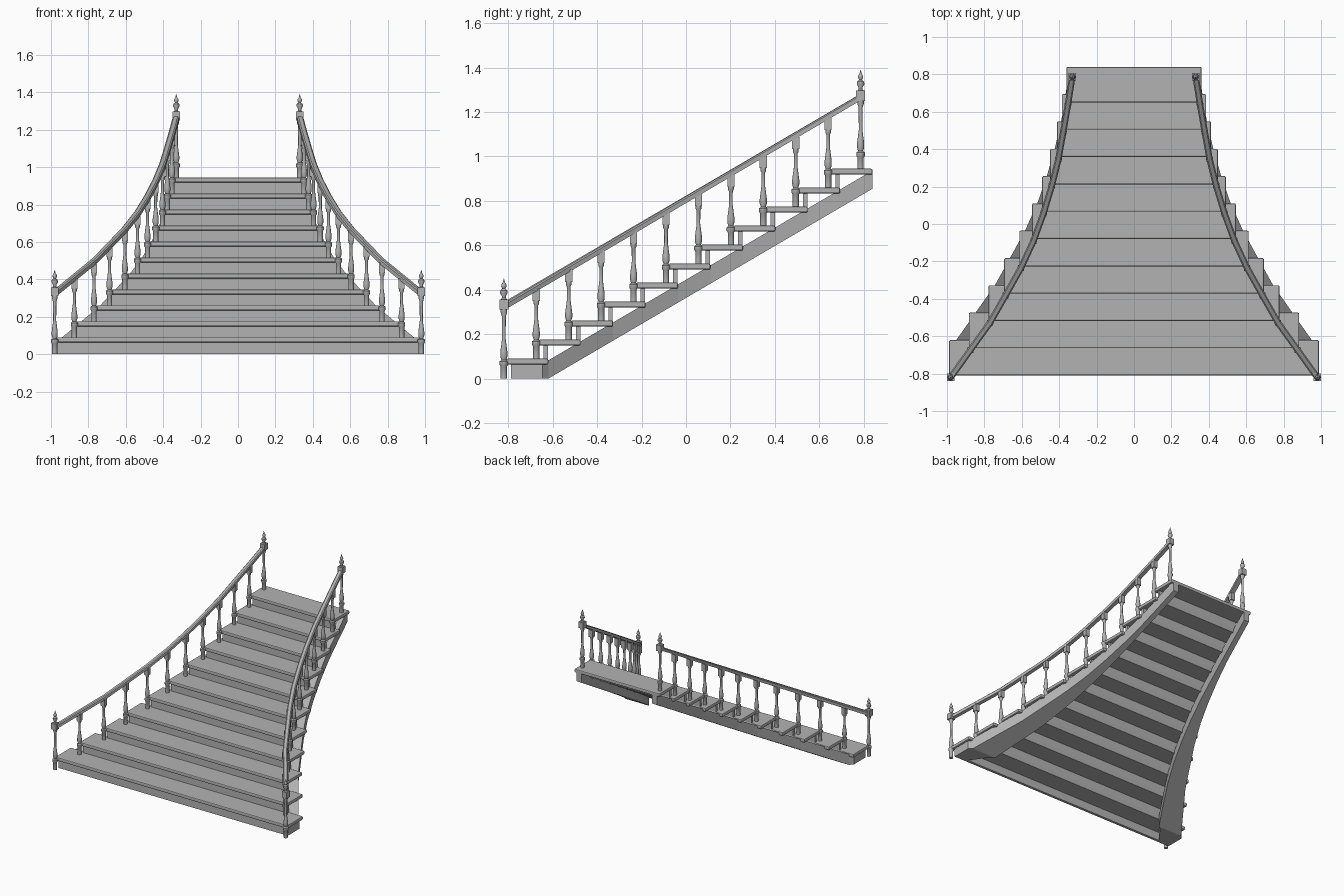
import bpy, bmesh, math
from mathutils import Vector

cube = bpy.data.objects.get("Cube")
if cube:
    bpy.data.objects.remove(cube, do_unlink=True)

# One plain stone-grey material
grey = bpy.data.materials.new("stone_grey")
grey.use_nodes = True
COLOUR = (0.45, 0.45, 0.45, 1)
grey.diffuse_color = COLOUR
for node in grey.node_tree.nodes:
    if node.type == 'BSDF_PRINCIPLED':
        node.inputs["Base Color"].default_value = COLOUR

STEPS = 11
GO, RISE = 0.146, 0.0855
SLOPE = RISE / GO
# Half width of the flared flight at each post, bottom to top
FLARE = [0.98, 0.875, 0.77, 0.687, 0.605, 0.537, 0.484, 0.44, 0.404, 0.378, 0.353, 0.33]


def top_z(i):
    return 0.09 + RISE * i


def post_y(i):
    return -0.82 + GO * i


def flare(t):
    """Half width at a fractional step, extended past both ends."""
    i = max(0, min(len(FLARE) - 2, math.floor(t)))
    return FLARE[i] + (FLARE[i + 1] - FLARE[i]) * (t - i)


def finish(name, bm, smooth=False):
    bmesh.ops.recalc_face_normals(bm, faces=bm.faces)
    mesh = bpy.data.meshes.new(name)
    bm.to_mesh(mesh)
    bm.free()
    obj = bpy.data.objects.new(name, mesh)
    bpy.context.collection.objects.link(obj)
    mesh.materials.append(grey)
    if smooth:
        bpy.ops.object.select_all(action='DESELECT')
        obj.select_set(True)
        bpy.context.view_layer.objects.active = obj
        bpy.ops.object.shade_smooth_by_angle(angle=math.radians(35))
    return obj


def add_box(bm, low, high):
    low, high = Vector(low), Vector(high)
    made = bmesh.ops.create_cube(bm, size=1)["verts"]
    for v in made:
        v.co = (low + high) / 2 + v.co * (high - low)


def box(name, low, high):
    bm = bmesh.new()
    add_box(bm, low, high)
    return finish(name, bm)


def sweep(name, rings):
    """Join matching rings of points into a closed solid."""
    bm = bmesh.new()
    rows = [[bm.verts.new(p) for p in ring] for ring in rings]
    n = len(rows[0])
    for a, b in zip(rows, rows[1:]):
        for k in range(n):
            bm.faces.new((a[k], a[(k + 1) % n], b[(k + 1) % n], b[k]))
    bm.faces.new(rows[0])
    bm.faces.new(rows[-1])
    return finish(name, bm)


def lathe(bm, profile, x, y, z, sides=12):
    rows = []
    for r, h in profile:
        rows.append([bm.verts.new((x + r * math.cos(math.tau * k / sides),
                                   y + r * math.sin(math.tau * k / sides), z + h))
                     for k in range(sides)])
    for a, b in zip(rows, rows[1:]):
        for k in range(sides):
            j = (k + 1) % sides
            bm.faces.new((a[k], a[j], b[j], b[k]))
    bm.faces.new(rows[0])
    bm.faces.new(rows[-1])


# Treads with rounded nosing, and the risers under them
for i in range(STEPS):
    half = FLARE[i] + 0.008
    front = -0.81 + GO * i
    tread = box(f"tread_{i + 1}", (-half, front, top_z(i) - 0.027),
                (half, -0.62 + GO * i, top_z(i)))
    bevel = tread.modifiers.new("nosing", 'BEVEL')
    bevel.width, bevel.segments = 0.007, 2
    base = 0 if i == 0 else top_z(i - 1) - 0.03
    box(f"riser_{i + 1}", (-half + 0.015, front + 0.022, base),
        (half - 0.015, front + 0.042, top_z(i) - 0.02))


def rail_z(y):
    return 0.333 + SLOPE * (y + 0.81)


# Turned shapes: radius, height
LOWER = [(0.014, 0), (0.014, 0.055), (0.019, 0.062), (0.019, 0.078), (0.011, 0.084),
         (0.016, 0.1), (0.016, 0.12), (0.012, 0.15), (0.008, 0.18)]
FINIAL = [(0.015, 0), (0.009, 0.008), (0.009, 0.016), (0.017, 0.03), (0.016, 0.042),
          (0.007, 0.05), (0.012, 0.06), (0.011, 0.068), (0.005, 0.078), (0.001, 0.095)]


def baluster(name, x, y, z, height):
    """Turned shaft carrying a square block below the rail."""
    bm = bmesh.new()
    neck = height - 0.055
    lathe(bm, LOWER + [(0.0085, neck - 0.02), (0.013, neck - 0.012), (0.013, neck)], x, y, z)
    add_box(bm, (x - 0.016, y - 0.016, z + neck), (x + 0.016, y + 0.016, z + height))
    return finish(name, bm, True)


def newel(name, x, y, z):
    bm = bmesh.new()
    lathe(bm, LOWER + [(0.009, 0.28), (0.015, 0.3), (0.015, 0.315)], x, y, z)
    add_box(bm, (x - 0.02, y - 0.02, z + 0.31), (x + 0.02, y + 0.02, z + 0.357))
    lathe(bm, FINIAL, x, y, z + 0.355)
    return finish(name, bm, True)


for side, label in ((1, "left"), (-1, "right")):
    # Curved stringer: floor block first, then the sloping run
    rings = []
    stations = [(-0.788, 0.975, 0.885, 0, 0.065), (-0.645, 0.975, 0.78, 0, 0.065)]
    for i in range(STEPS):
        y = -0.62 + GO * i
        outer = flare(i) - 0.03 + 0.002 * i
        inner = max(flare(i + 2.27), 0.275)
        stations.append((y, outer, inner, RISE * i, top_z(i) - 0.008))
    for y, outer, inner, low, high in stations:
        rings.append([(side * outer, y, high), (side * outer, y, low),
                      (side * inner, y, low), (side * inner, y, high)])
    sweep(f"{label}_stringer", rings)

    # Handrail following the flare
    rings = []
    for i in range(STEPS + 1):
        y, x = post_y(i), FLARE[i]
        a, b = max(i - 1, 0), min(i + 1, STEPS)
        along = Vector((FLARE[b] - FLARE[a], post_y(b) - post_y(a))).normalized()
        across = Vector((along.y, -along.x)) * 0.017
        z = rail_z(y)
        rings.append([(side * (x + s * across.x), y + s * across.y, z + h)
                      for s, h in ((-1, -0.014), (1, -0.014), (1, 0.008),
                                   (0.6, 0.014), (-0.6, 0.014), (-1, 0.008))])
    sweep(f"{label}_handrail", rings)

    # Posts: newels at both ends, balusters on every step between
    newel(f"{label}_bottom_newel", side * FLARE[0], post_y(0), 0)
    newel(f"{label}_top_newel", side * FLARE[-1], post_y(STEPS), top_z(STEPS - 1) - 0.005)
    for i in range(1, STEPS):
        base = top_z(i - 1)
        baluster(f"{label}_baluster_{i}", side * FLARE[i], post_y(i), base,
                 rail_z(post_y(i)) - 0.008 - base)
